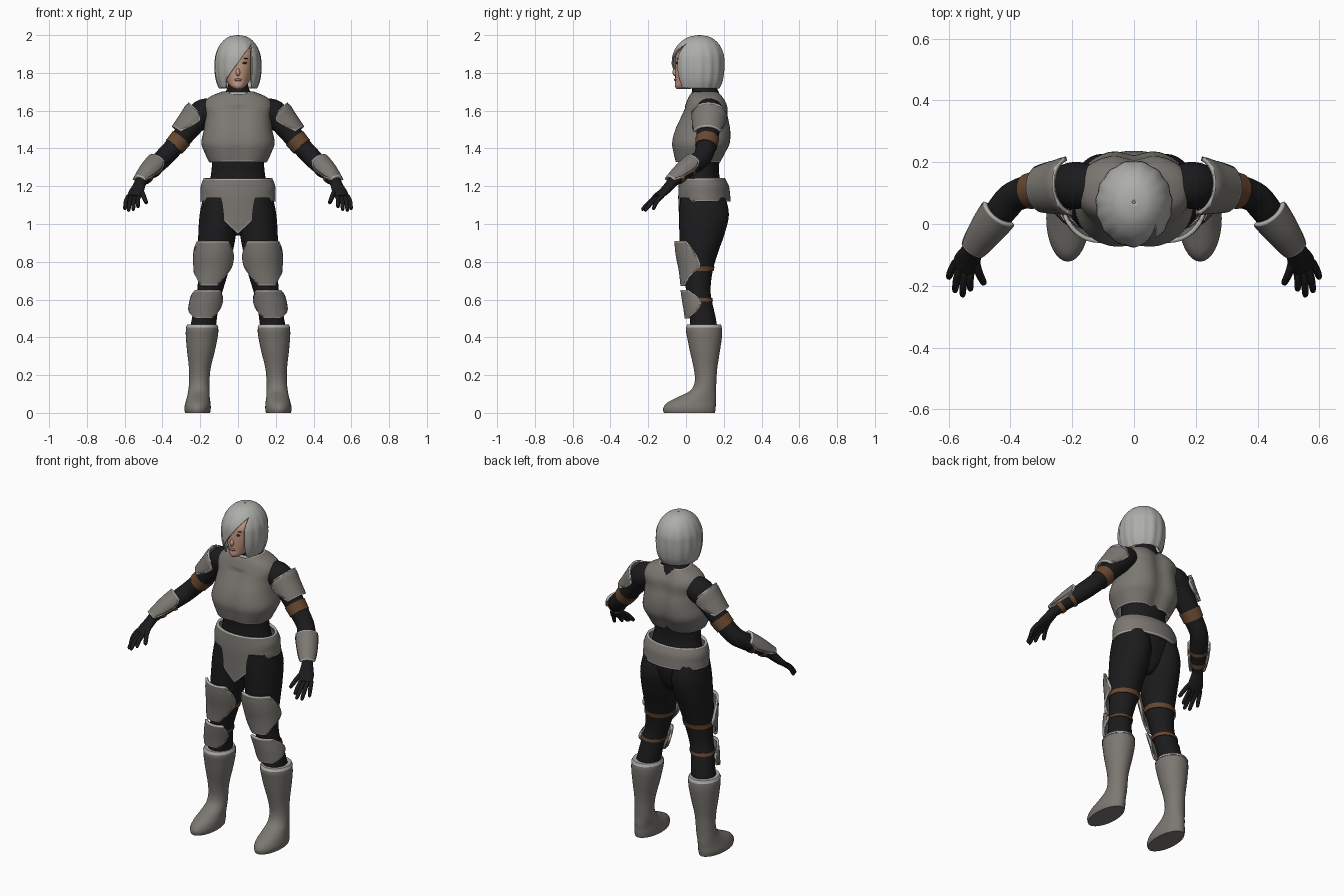
import bpy
import bmesh
from math import cos, sin, radians, exp, atan2
from mathutils import Vector

cube = bpy.data.objects.get("Cube")
if cube:
    bpy.data.objects.remove(cube)


def material(name, *rgb):
    mat = bpy.data.materials.new(name)
    mat.use_nodes = True
    color = (*rgb, 1)
    mat.diffuse_color = color
    shader = next(n for n in mat.node_tree.nodes if n.type == "BSDF_PRINCIPLED")
    shader.inputs["Base Color"].default_value = color
    return mat


ARMOUR = material("armour grey", .2, .187, .168)
RIM = material("worn rim grey", .42, .41, .39)
SUIT = material("undersuit black", .011, .011, .012)
LEATHER = material("strap brown", .14, .065, .03)
HAIR = material("silver hair", .42, .42, .4)
SKIN = material("skin", .55, .32, .22)
LIPS = material("lip pink", .36, .15, .12)
DARK = material("eye dark", .03, .02, .018)


def sample(rings, t):
    """Smooth interpolation between rings at fractional index t."""
    last = len(rings) - 1
    i = min(int(t), last - 1)
    f = t - i
    a, b, c, d = (rings[max(0, min(last, i + k))] for k in (-1, 0, 1, 2))
    return [q + f / 2 * (r - p + f * (2 * p - 5 * q + 4 * r - s + f * (3 * (q - r) + s - p)))
            for p, q, r, s in zip(a, b, c, d)]


def section(rings, start, end, count, grow):
    """Rings of a limb between two positions, made a little wider."""
    out = []
    for k in range(count):
        ring = sample(rings, start + (end - start) * k / (count - 1))
        ring[3] += grow
        ring[4] += grow
        out.append(ring)
    return out


def finish(name, bm, mats, mirror=False, thick=0):
    mesh = bpy.data.meshes.new(name)
    bmesh.ops.recalc_face_normals(bm, faces=bm.faces[:])
    bm.to_mesh(mesh)
    bm.free()
    mesh.shade_smooth()
    mesh.set_sharp_from_angle(angle=radians(50))
    for mat in mats:
        mesh.materials.append(mat)
    obj = bpy.data.objects.new(name, mesh)
    bpy.context.collection.objects.link(obj)
    if thick:
        mod = obj.modifiers.new("thickness", "SOLIDIFY")
        mod.thickness = thick
        mod.offset = 0
        mod.material_offset_rim = len(mats) - 1
    if mirror:
        obj.modifiers.new("mirror", "MIRROR").use_mirror_merge = False
    return obj


def loft(name, rings, mat, path=False, steps=4, sq=1, plate=False, cap=True,
         warp=None, mirror=False, n=32, cut=None, thick=.014, edge=True):
    """Skin through rings (x, y, z, rx, ry); two extra values limit the arc in degrees."""
    total = (len(rings) - 1) * steps
    rows = [sample(rings, k / steps) for k in range(total + 1)]
    centres = [Vector(r[:3]) for r in rows]
    bm = bmesh.new()
    is_open = len(rings[0]) > 5
    grid = []
    for i, row in enumerate(rows):
        u, v = Vector((1, 0, 0)), Vector((0, 1, 0))
        if path:
            t = (centres[min(i + 1, total)] - centres[max(i - 1, 0)]).normalized()
            up = Vector((0, 0, 1))
            v = (up - t * up.dot(t)).normalized()
            u = t.cross(v)
        a0, a1 = row[5:7] if is_open else (0, 360)
        line = []
        for j in range(n + is_open):
            a = radians(a0 + (a1 - a0) * j / n)
            c, s = cos(a), sin(a)
            c, s = (abs(w) ** sq * (1 if w > 0 else -1) for w in (c, s))
            co = centres[i] + u * (c * row[3]) + v * (s * row[4])
            line.append(bm.verts.new(warp(co) if warp else co))
        grid.append(line)
    for top, low in zip(grid, grid[1:]):
        for j in range(n):
            k = (j + 1) % len(top)
            bm.faces.new((top[j], top[k], low[k], low[j]))
    if cap and not is_open and not plate:
        bm.faces.new(grid[0])
        bm.faces.new(grid[-1])
    if cut:
        cut(bm)
    bmesh.ops.recalc_face_normals(bm, faces=bm.faces[:])
    if plate and edge:
        border = bmesh.ops.inset_region(bm, faces=bm.faces[:], thickness=.007,
                                        use_boundary=True, use_even_offset=True)
        for face in border["faces"]:
            face.material_index = 1
    mats = [mat, RIM] if plate and edge else [mat]
    return finish(name, bm, mats, mirror, thick if plate else 0)


def blob(name, centre, size, mat, mirror=False):
    bm = bmesh.new()
    bmesh.ops.create_uvsphere(bm, u_segments=16, v_segments=10, radius=1)
    for v in bm.verts:
        v.co = Vector(centre) + v.co * Vector(size)
    return finish(name, bm, [mat], mirror)


# Torso undersuit with neck
loft("undersuit_torso", [
    (0, .09, 1.77, .05, .055), (0, .1, 1.71, .06, .068), (0, .105, 1.67, .1, .08),
    (0, .11, 1.61, .145, .09), (0, .1, 1.5, .15, .11), (0, .08, 1.35, .138, .1),
    (0, .08, 1.27, .142, .095), (0, .085, 1.2, .155, .105), (0, .09, 1.1, .165, .12),
    (0, .09, .99, .09, .09), (0, .09, .94, .03, .05)], SUIT)


# Chest armour with a groove along the spine and between the breasts
def chest_shape(co):
    dip = exp(-(co.x / .045) ** 2)
    co.y += .012 * dip if co.y < 0 else -.022 * dip if co.y > .13 else 0
    return co


loft("chest_armour", [
    (0, .105, 1.695, .08, .07), (0, .108, 1.665, .15, .09), (0, .11, 1.625, .178, .108),
    (0, .1, 1.57, .168, .123), (0, .09, 1.5, .174, .146), (0, .08, 1.43, .187, .153),
    (0, .072, 1.38, .17, .138), (0, .065, 1.33, .147, .12)],
    ARMOUR, plate=True, sq=.85, warp=chest_shape, n=48)


# Hip armour, drawn down to a point at the front
def hip_shape(co):
    if co.y < .09:
        front = min(1, (.09 - co.y) / .08)
        drop = (1.24 - co.z) * 1.45 * max(0, 1 - abs(co.x) / .18) * front
        co.z -= drop
        co.y += .1 * drop
    return co


loft("hip_armour", [
    (0, .085, 1.24, .175, .115), (0, .09, 1.2, .19, .13),
    (0, .092, 1.16, .191, .134), (0, .093, 1.12, .193, .137)],
    ARMOUR, plate=True, warp=hip_shape, n=48)

# Legs
LEG = [(.1, .09, 1.14, .085, .12), (.103, .095, 1.05, .1, .132), (.11, .085, .95, .1, .12),
       (.12, .07, .85, .092, .1), (.13, .065, .75, .08, .076), (.148, .065, .65, .068, .065),
       (.165, .075, .58, .066, .065), (.178, .09, .5, .066, .068), (.19, .095, .42, .07, .075)]
loft("undersuit_legs", LEG, SUIT, mirror=True)


def leg_guard(name, start, end, grow, arcs):
    rings = section(LEG, start, end, len(arcs), grow)
    loft(name, [r + list(a) for r, a in zip(rings, arcs)], ARMOUR, plate=True, mirror=True, steps=3)


leg_guard("thigh_guards", 2.4, 4.75, .02,
          [(-120, -35), (-140, -15), (-152, 0), (-150, 5), (-130, -30), (-110, -55)])
leg_guard("knee_guards", 5, 7, .022,
          [(-125, -35), (-145, -5), (-152, 5), (-140, -15), (-115, -60)])
for name, t in (("thigh_straps", 3.75), ("knee_straps", 5.6)):
    loft(name, section(LEG, t, t + .25, 3, .005), LEATHER, steps=1, mirror=True)

# Boots
loft("boots", [
    (.19, .095, .465, .08, .09), (.19, .095, .44, .086, .096), (.192, .098, .4, .084, .092),
    (.196, .1, .33, .074, .08), (.202, .103, .24, .058, .063), (.205, .104, .17, .054, .057),
    (.207, .092, .12, .056, .067), (.21, .06, .085, .06, .1), (.212, .03, .055, .066, .128),
    (.214, .018, .025, .07, .139), (.214, .018, 0, .066, .135)],
    ARMOUR, mirror=True)
loft("boot_cuff_rims", [(.19, .095, .468, .079, .089), (.19, .095, .452, .087, .097)],
     RIM, steps=1, mirror=True)

# Arms
ARM = [(.14, .12, 1.6, .07, .066), (.19, .125, 1.585, .076, .072), (.24, .12, 1.53, .066, .062),
       (.32, .11, 1.43, .055, .052), (.385, .09, 1.36, .05, .05), (.42, .055, 1.325, .05, .048),
       (.47, -.01, 1.275, .042, .04), (.52, -.08, 1.215, .028, .026)]
loft("undersuit_arms", ARM, SUIT, path=True, mirror=True)
for name, start, end, grow, spread in (("shoulder_guards", 1.15, 2.6, .016, 95),
                                       ("forearm_guards", 5.2, 6.9, .01, 95)):
    rings = section(ARM, start, end, 5, grow)
    arcs = [spread - 25, spread, spread, spread - 10, spread - 30]
    loft(name, [r + [90 - a, 90 + a] for r, a in zip(rings, arcs)],
         ARMOUR, path=True, plate=True, mirror=True, steps=3)
for name, start, length in (("upper_arm_bands", 2.75, .5), ("elbow_side_straps", 5.6, .2),
                            ("wrist_side_straps", 6.3, .2)):
    loft(name, section(ARM, start, start + length, 3, .005), LEATHER,
         path=True, steps=1, mirror=True)

# Gloves: palm, thumb and four fingers
loft("palms", [(.515, -.07, 1.225, .03, .028), (.525, -.09, 1.2, .035, .025),
               (.54, -.12, 1.168, .043, .02), (.553, -.148, 1.143, .038, .014)],
     SUIT, path=True, mirror=True)


def finger(name, base, tip, r):
    base, tip = Vector(base), Vector(tip)
    bend = base.lerp(tip, .5) + Vector((.003, -.004, .007))
    rings = [(*base, r, r), (*bend, r, r), (*base.lerp(tip, .93), r * .8, r * .8),
             (*tip, r * .3, r * .3)]
    loft(name, rings, SUIT, path=True, mirror=True, n=12)


finger("thumbs", (.515, -.105, 1.185), (.485, -.195, 1.11), .013)
tips = {"index": (.53, -.215, 1.09), "middle": (.555, -.235, 1.075),
        "ring": (.58, -.22, 1.07), "little": (.6, -.175, 1.078)}
for i, (name, tip) in enumerate(tips.items()):
    start = Vector((.525, -.138, 1.148)).lerp(Vector((.579, -.125, 1.148)), i / 3)
    finger(name + "_fingers", start, tip, .012)

# Head and face
loft("head", [
    (0, .06, 1.95, .05, .06), (0, .05, 1.9, .084, .1), (0, .05, 1.85, .085, .106),
    (0, .045, 1.8, .078, .102), (0, .035, 1.76, .063, .092), (0, .005, 1.73, .042, .064),
    (0, -.015, 1.715, .02, .035)], SKIN)
blob("nose", (0, -.056, 1.803), (.012, .016, .02), SKIN)
blob("lips", (0, -.056, 1.763), (.02, .008, .007), LIPS)
blob("eyes", (.033, -.047, 1.853), (.015, .005, .006), DARK, True)
blob("eyebrows", (.036, -.044, 1.876), (.018, .005, .003), DARK, True)


# Hair: a bob with soft strands and a fringe swept over one eye
def strands(co):
    angle = atan2(co.y - .065, co.x)
    wave = 1 + .018 * sin(angle * 15) * min(1, (2 - co.z) * 6)
    co.x *= wave
    co.y = .065 + (co.y - .065) * wave
    return co


def face_opening(bm):
    slope = Vector((.16, 0, -.115)).normalized()
    sweep = Vector((.055, 0, 1.93))
    side, cheek = Vector((.07, 0, 0)), Vector((-.06, 0, 0))
    across = Vector((1, 0, 0))
    for co, no in ((sweep, slope), (side, across), (cheek, across)):
        bmesh.ops.bisect_plane(bm, geom=bm.verts[:] + bm.edges[:] + bm.faces[:],
                               plane_co=co, plane_no=no)
    gone = []
    for face in bm.faces:
        c = face.calc_center_median()
        if c.y < .03 and cheek.x < c.x < side.x and (c - sweep).dot(slope) > 0:
            gone.append(face)
    bmesh.ops.delete(bm, geom=gone, context="FACES")


loft("hair", [
    (0, .07, 1.996, .004, .004), (0, .07, 1.985, .052, .058), (0, .068, 1.95, .09, .104),
    (0, .066, 1.9, .113, .13), (0, .065, 1.85, .119, .135), (0, .065, 1.8, .118, .133),
    (0, .065, 1.755, .11, .125), (0, .062, 1.72, .097, .113)],
    HAIR, plate=True, edge=False, warp=strands, cut=face_opening, n=90, thick=.008)
